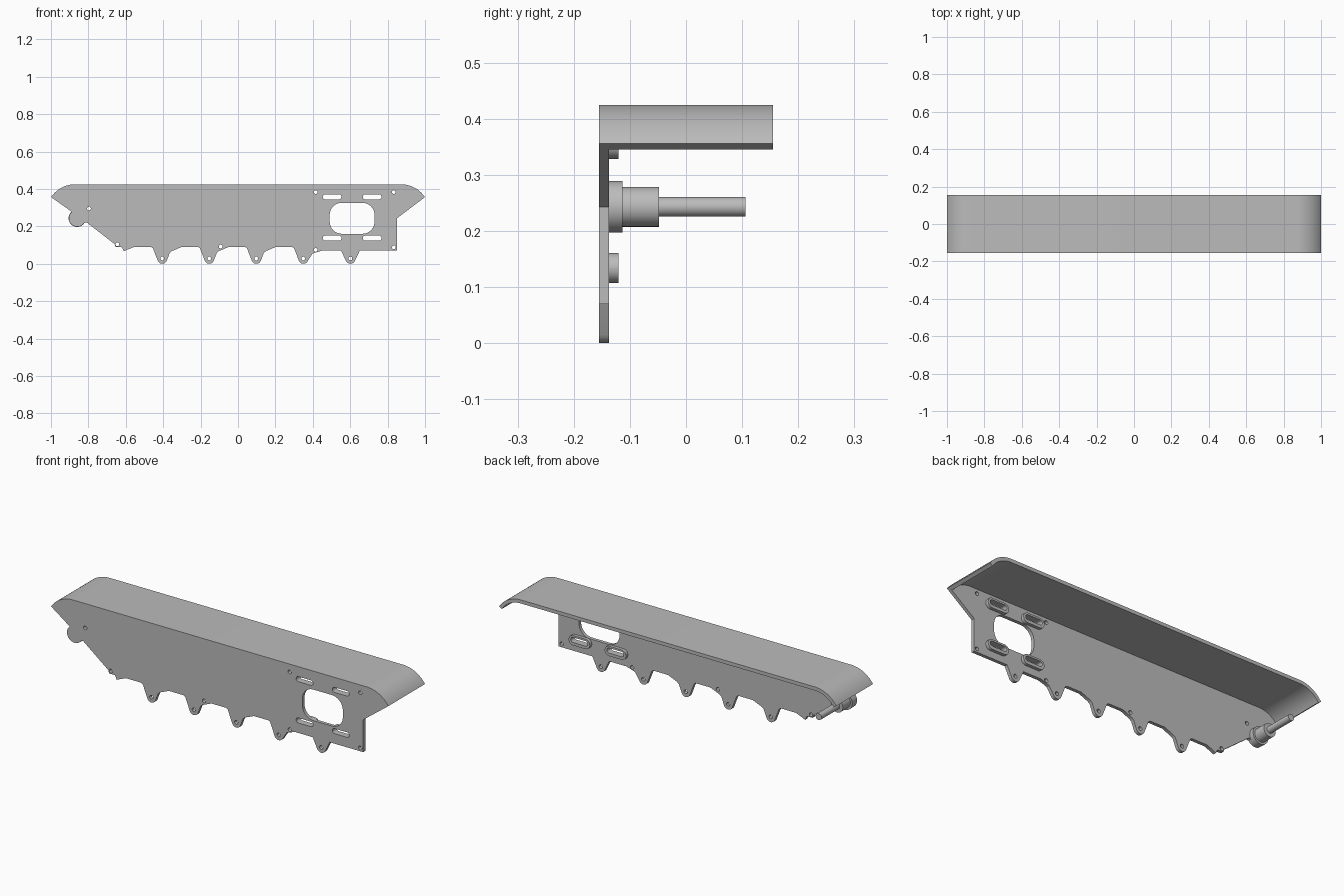
import bpy
import bmesh
from math import sin, cos, pi, radians
from mathutils import Matrix

if "Cube" in bpy.data.objects:
    bpy.data.objects.remove(bpy.data.objects["Cube"], do_unlink=True)

grey = bpy.data.materials.new("satin grey")
grey.use_nodes = True
grey.diffuse_color = (0.5, 0.5, 0.5, 1)
grey.node_tree.nodes["Principled BSDF"].inputs["Base Color"].default_value = (0.5, 0.5, 0.5, 1)

FRONT, BACK = -0.155, 0.155
INNER = -0.137          # back face of the side plate
TOP, BEND = 0.425, 0.156  # cover height and bend radius
BEND_X, SWEEP = 0.87, 56


def arc(cx, cz, r, a0, a1, n=12):
    """Points on an arc, angles in degrees."""
    angles = [radians(a0 + (a1 - a0) * i / n) for i in range(n + 1)]
    return [(cx + r * cos(a), cz + r * sin(a)) for a in angles]


def circle(cx, cz, r, n=20):
    return arc(cx, cz, r, 0, 360, n)[:-1]


def rounded(cx, cz, half_w, half_h, r):
    """Rounded rectangle; a slot when r nearly equals half_h."""
    pts = []
    for k, (sx, sz) in enumerate([(1, 1), (-1, 1), (-1, -1), (1, -1)]):
        pts += arc(cx + sx * (half_w - r), cz + sz * (half_h - r), r, 90 * k, 90 * k + 90, 8)
    return pts


def finish(name, bm):
    bmesh.ops.remove_doubles(bm, verts=bm.verts, dist=0.00005)
    bmesh.ops.recalc_face_normals(bm, faces=bm.faces)
    mesh = bpy.data.meshes.new(name)
    bm.to_mesh(mesh)
    bm.free()
    mesh.materials.append(grey)
    obj = bpy.data.objects.new(name, mesh)
    bpy.context.collection.objects.link(obj)
    bpy.ops.object.select_all(action='DESELECT')
    obj.select_set(True)
    bpy.context.view_layer.objects.active = obj
    bpy.ops.object.shade_smooth_by_angle(angle=radians(30))
    return obj


def extrude_profile(name, loops, y0, y1):
    """Fill an x-z outline with holes and give it depth from y0 to y1."""
    curve = bpy.data.curves.new(name + "_profile", 'CURVE')
    curve.dimensions = '2D'
    curve.fill_mode = 'BOTH'
    curve.extrude = (y1 - y0) / 2
    for loop in loops:
        spline = curve.splines.new('POLY')
        spline.points.add(len(loop) - 1)
        for point, (x, z) in zip(spline.points, loop):
            point.co = (x, z, 0, 1)
        spline.use_cyclic_u = True
    helper = bpy.data.objects.new(name + "_profile", curve)
    bpy.context.collection.objects.link(helper)
    depsgraph = bpy.context.evaluated_depsgraph_get()
    mesh = bpy.data.meshes.new_from_object(helper.evaluated_get(depsgraph))
    bm = bmesh.new()
    bm.from_mesh(mesh)
    bm.transform(Matrix.Translation((0, (y0 + y1) / 2, 0)) @ Matrix.Rotation(pi / 2, 4, 'X'))
    bpy.data.objects.remove(helper, do_unlink=True)
    bpy.data.curves.remove(curve)
    bpy.data.meshes.remove(mesh)
    return finish(name, bm)


def cover_line(r):
    """Cover section from right tip over the top to left tip."""
    cz = TOP - BEND
    return (arc(BEND_X, cz, r, 90 - SWEEP, 90, 16)
            + arc(-BEND_X, cz, r, 90, 90 + SWEEP, 16))


# Curved top cover
extrude_profile("top_cover", [cover_line(BEND) + cover_line(BEND - 0.019)[::-1]], INNER, BACK)

# Side plate outline: cover edge, shaft lobe, sloped edge, toothed bottom
SHAFT_X, SHAFT_Z = -0.86, 0.243
teeth = [-0.405 + 0.2515 * i for i in range(5)]
outline = cover_line(BEND)
outline += [(-0.889, 0.278)]
outline += arc(SHAFT_X, SHAFT_Z, 0.045, 140, 325, 20)
outline += [(-0.81, 0.222), (-0.66, 0.105), (-0.655, 0.09), (-0.62, 0.088), (-0.61, 0.067),
            (-0.59, 0.076), (-0.555, 0.09)]
for i, x in enumerate(teeth):
    low = i == 4
    outline += [(x - 0.05, 0.07)] if low else [(x - 0.06, 0.09), (x - 0.05, 0.083)]
    outline += arc(x, 0.026, 0.026, 205, 335, 10)
    if low:
        outline += [(x + 0.05, 0.07)]
    elif i == 3:
        outline += [(x + 0.048, 0.053), (x + 0.06, 0.058), (x + 0.1, 0.07)]
    else:
        outline += [(x + 0.04, 0.058), (x + 0.052, 0.068), (x + 0.105, 0.09)]
outline += [(0.85, 0.07), (0.85, 0.243)]

# Screw holes, slots and the large window
screws = [(-0.797, 0.295), (-0.645, 0.104), (-0.093, 0.092), (0.415, 0.383),
          (0.833, 0.383), (0.415, 0.074), (0.833, 0.088)]
screws += [(x, 0.028) for x in teeth]
slots = [(x, z) for x in (0.503, 0.717) for z in (0.137, 0.358)]
holes = [circle(x, z, 0.01) for x, z in screws]
holes += [rounded(x, z, 0.05, 0.0135, 0.0134) for x, z in slots]
holes.append(rounded(0.61, 0.243, 0.12, 0.083, 0.065))
extrude_profile("side_plate", [outline] + holes, FRONT, INNER)

# Raised rims behind the slots
for i, (x, z) in enumerate(slots):
    z_rim = z - 0.003
    extrude_profile(f"slot_rim_{i + 1}",
                    [rounded(x, z_rim, 0.063, 0.0265, 0.0264),
                     rounded(x, z, 0.05, 0.0135, 0.0134)], INNER, -0.12)

# Stepped shaft
steps = [("shaft_flange", 0.046, INNER, -0.113),
         ("shaft_collar", 0.0355, -0.113, -0.048),
         ("shaft_pin", 0.0175, -0.048, 0.106)]
for name, radius, y0, y1 in steps:
    bm = bmesh.new()
    place = Matrix.Translation((SHAFT_X, (y0 + y1) / 2, SHAFT_Z)) @ Matrix.Rotation(pi / 2, 4, 'X')
    bmesh.ops.create_cone(bm, cap_ends=True, segments=40, radius1=radius, radius2=radius,
                          depth=y1 - y0, matrix=place)
    finish(name, bm)
